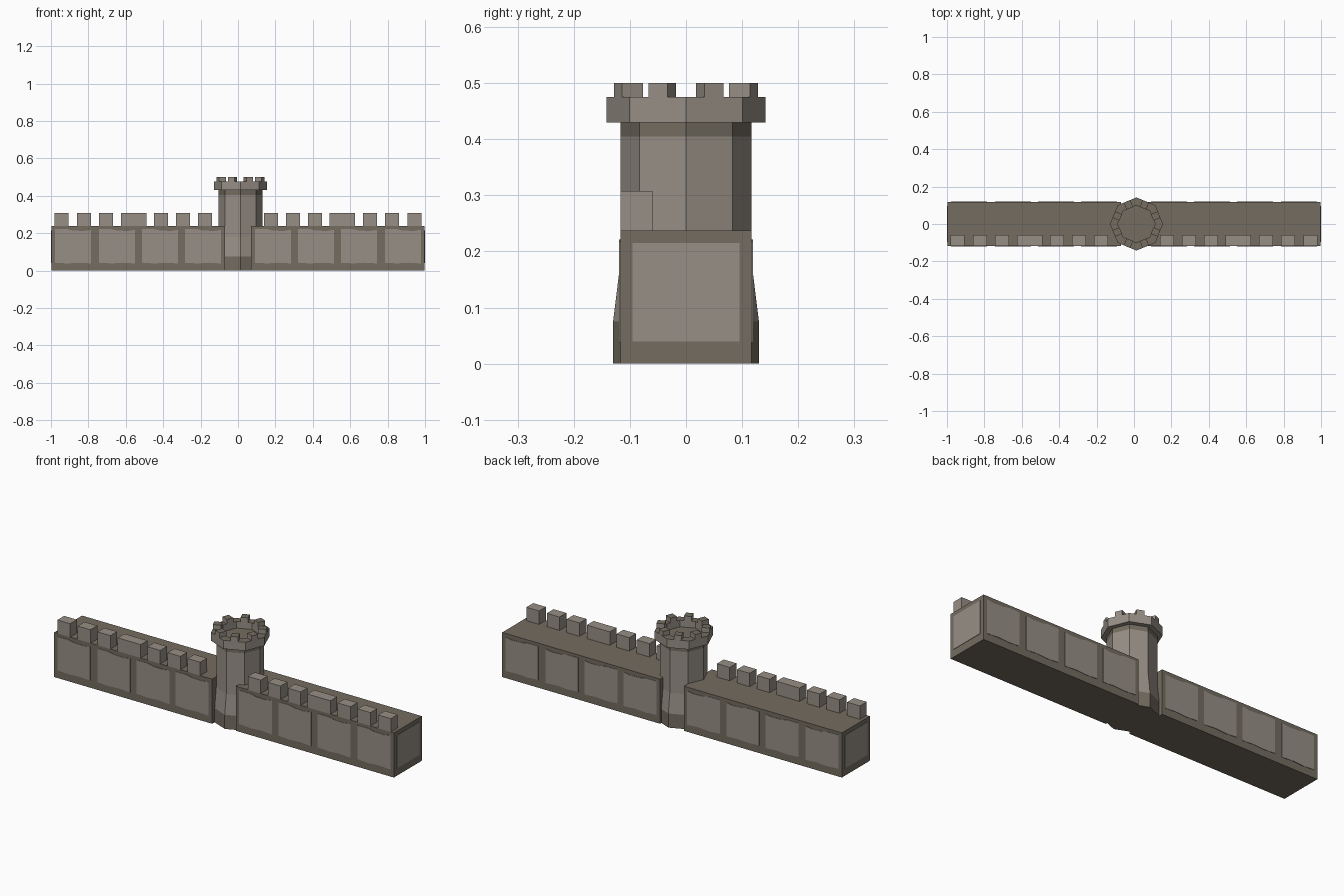
import bpy, bmesh, math
from mathutils import Matrix, Vector

cube = bpy.data.objects.get("Cube")
if cube:
    bpy.data.objects.remove(cube, do_unlink=True)


def material(name, rgb):
    m = bpy.data.materials.new(name)
    m.use_nodes = True
    m.diffuse_color = (*rgb, 1)
    m.node_tree.nodes["Principled BSDF"].inputs["Base Color"].default_value = (*rgb, 1)
    return m


LIGHT, DARK = 0, 1
MATS = [material("light_stone", (0.31, 0.275, 0.238)),
        material("dark_stone", (0.172, 0.15, 0.117))]


def finish(bm, name):
    bmesh.ops.recalc_face_normals(bm, faces=bm.faces[:])
    mesh = bpy.data.meshes.new(name)
    bm.to_mesh(mesh)
    bm.free()
    for m in MATS:
        mesh.materials.append(m)
    ob = bpy.data.objects.new(name, mesh)
    bpy.context.collection.objects.link(ob)
    return ob


def box(name, lo, hi, mat, matrix=Matrix(), top=None):
    bm = bmesh.new()
    bmesh.ops.create_cube(bm, size=1)
    lo, hi = Vector(lo), Vector(hi)
    for v in bm.verts:
        v.co = (lo + hi) / 2 + Vector(c * s for c, s in zip(v.co, hi - lo))
    bm.normal_update()
    for f in bm.faces:
        f.material_index = top if top is not None and f.normal.z > 0.9 else mat
    bm.transform(matrix)
    return finish(bm, name)


def plate(name, outline, place):
    """Thin panel: outline points (u, z) are mapped into space by place."""
    bm = bmesh.new()
    rings = [[bm.verts.new(place(u, z, d)) for u, z in outline] for d in (0, 0.002)]
    n = len(outline)
    bm.faces.new(rings[0])
    bm.faces.new(rings[1])
    for i in range(n):
        j = (i + 1) % n
        bm.faces.new((rings[0][i], rings[0][j], rings[1][j], rings[1][i]))
    return finish(bm, name)


# Wall dimensions
END, HALF, TOP, GAP = 0.998, 0.117, 0.237, 0.07
panels = [(0.09, 0.283), (0.32, 0.513), (0.55, 0.743), (0.785, 0.978)]
merlons = [(0.14, 0.215), (0.257, 0.332), (0.375, 0.45), (0.49, 0.625),
           (0.668, 0.743), (0.785, 0.86), (0.905, 0.98)]
# Slightly worn edges of a panel, as (fraction of width, height)
worn = [(0, 0.042), (0.35, 0.038), (0.65, 0.042), (1, 0.038),
        (1, 0.218), (0.8, 0.212), (0.5, 0.214), (0.35, 0.221), (0, 0.221)]

for side, label in ((1, "left"), (-1, "right")):
    # Wall half
    a, b = sorted((side * GAP, side * END))
    box(f"{label}_wall", (a, -HALF, 0), (b, HALF, TOP), DARK)

    # Battlements along the front edge
    for i, (p, q) in enumerate(merlons):
        a, b = sorted((side * p, side * q))
        box(f"{label}_battlement_{i + 1}", (a, -HALF, TOP), (b, -0.06, 0.308), LIGHT)

    # Stone panels on both long faces
    for face, where in ((-1, "front"), (1, "back")):
        for i, (p, q) in enumerate(panels):
            a, b = sorted((side * p, side * q))
            outline = [(a + (b - a) * t, z) for t, z in worn]
            plate(f"{label}_{where}_panel_{i + 1}", outline,
                  lambda u, z, d: (u, face * (HALF + d), z))

    # Stone panel on the wall end
    w = 0.095
    plate(f"{label}_end_panel", [(-w, 0.04), (w, 0.04), (w, 0.215), (-w, 0.215)],
          lambda u, z, d: (side * (END + d), u, z))

# Octagonal tower: profile of (radius, height, material of the band above)
CX, SIDES = 0.013, 8
profile = [(0.13, 0, DARK), (0.13, 0.075, LIGHT), (0.117, 0.18, LIGHT),
           (0.117, 0.405, DARK), (0.117, 0.43, LIGHT), (0.142, 0.43, LIGHT),
           (0.142, 0.475, DARK), (0.1, 0.475, LIGHT), (0.1, 0.44, DARK)]
bm = bmesh.new()
rings = []
for r, z, _ in profile:
    angles = [math.tau * k / SIDES for k in range(SIDES)]
    rings.append([bm.verts.new((CX + r * math.cos(t), r * math.sin(t), z)) for t in angles])
for (_, _, mat), low, high in zip(profile, rings, rings[1:]):
    for k in range(SIDES):
        j = (k + 1) % SIDES
        bm.faces.new((low[k], low[j], high[j], high[k])).material_index = mat
for cap in (rings[0], rings[-1]):
    bm.faces.new(cap).material_index = DARK
finish(bm, "tower")

# Tower battlements, one on each side of the octagon
for k in range(SIDES):
    turn = Matrix.Translation((CX, 0, 0)) @ Matrix.Rotation(math.tau * (k + 0.5) / SIDES, 4, "Z")
    box(f"tower_battlement_{k + 1}", (0.091, -0.0185, 0.475), (0.131, 0.0185, 0.5),
        LIGHT, turn, top=DARK)
